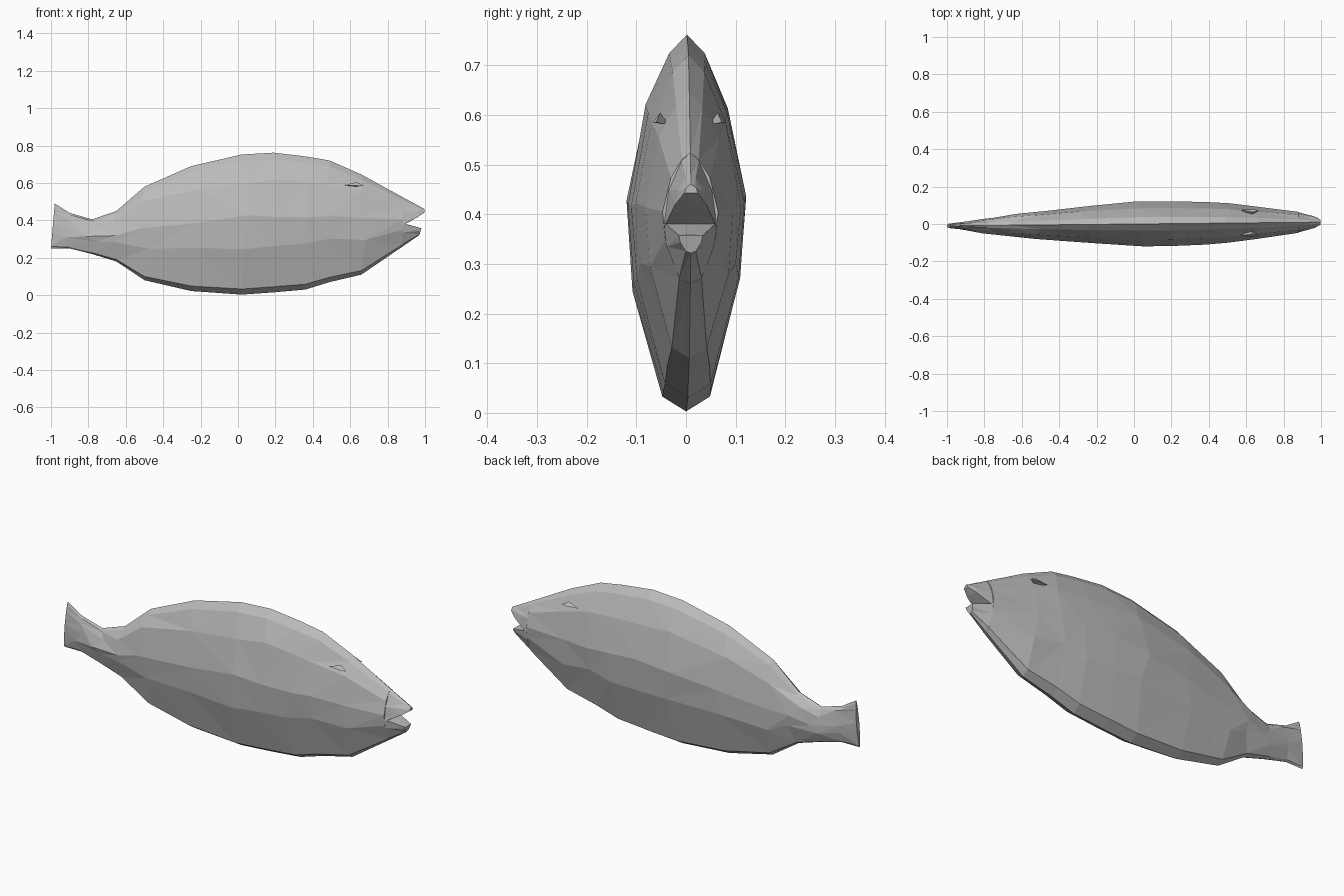
import bpy
import bmesh
import random

random.seed(4)
if "Cube" in bpy.data.objects:
    bpy.data.objects.remove(bpy.data.objects["Cube"], do_unlink=True)

GREY = (0.5, 0.5, 0.5, 1)
grey = bpy.data.materials.new("fish grey")
grey.use_nodes = True
grey.diffuse_color = GREY
grey.node_tree.nodes["Principled BSDF"].inputs["Base Color"].default_value = GREY


def finish(name, bm):
    bmesh.ops.remove_doubles(bm, verts=bm.verts, dist=0.0005)
    bmesh.ops.triangulate(bm, faces=bm.faces, quad_method='SHORT_EDGE')
    bmesh.ops.recalc_face_normals(bm, faces=bm.faces)
    mesh = bpy.data.meshes.new(name)
    bm.to_mesh(mesh)
    bm.free()
    mesh.materials.append(grey)
    obj = bpy.data.objects.new(name, mesh)
    bpy.context.collection.objects.link(obj)
    return obj


def loft(name, stations, profile, wobble=0.0):
    """Station: x, bottom, top, half width, lean.  Profile: height and width fractions."""
    bm = bmesh.new()
    rings = []
    # up one flank and down the other
    outline = [(t, w) for t, w in profile] + [(t, -w) for t, w in reversed(profile[1:-1])]
    for i, (x, low, high, half, lean) in enumerate(stations):
        ring = []
        inner = 0 < i < len(stations) - 1
        for t, w in outline:
            free = wobble if inner and abs(w) > 0.5 else 0
            px = x + lean * (t - 0.5) + random.uniform(-1, 1) * free
            pz = low + (high - low) * t + random.uniform(-0.4, 0.4) * free
            ring.append(bm.verts.new((px, w * half + 0.01 * x, pz)))
        rings.append(ring)
    count = len(outline)
    for a, b in zip(rings, rings[1:]):
        for k in range(count):
            n = (k + 1) % count
            bm.faces.new((a[k], a[n], b[n], b[k]))
    bm.faces.new(rings[0])
    bm.faces.new(rings[-1])
    return finish(name, bm)


# Body with the tail at -x
body_profile = [(0, 0), (0.04, 0.4), (0.34, 0.9), (0.55, 1), (0.81, 0.7), (0.95, 0.3), (1, 0)]
body_stations = [
    (-0.99, 0.25, 0.49, 0.012, 0.02),
    (-0.90, 0.25, 0.44, 0.022, 0),
    (-0.78, 0.22, 0.405, 0.042, 0),
    (-0.65, 0.18, 0.45, 0.06, 0),
    (-0.50, 0.08, 0.58, 0.075, 0),
    (-0.25, 0.022, 0.69, 0.10, 0),
    (0.02, 0.003, 0.752, 0.12, 0),
    (0.19, 0.015, 0.762, 0.119, 0),
    (0.36, 0.03, 0.742, 0.114, 0),
    (0.49, 0.07, 0.72, 0.106, 0),
    (0.66, 0.11, 0.645, 0.088, 0),
    (0.88, 0.26, 0.524, 0.056, 0),
]
loft("body", body_stations, body_profile, 0.035)

# Upper and lower jaws with the open mouth between them
upper_profile = [(0, 0), (0.01, 0.96), (0.5, 0.78), (0.9, 0.3), (1, 0)]
lower_profile = [(0, 0), (0.1, 0.4), (0.6, 0.85), (0.99, 0.96), (1, 0)]
loft("upper_jaw", [(0.88, 0.372, 0.524, 0.056, 0),
                   (0.965, 0.42, 0.478, 0.032, 0),
                   (0.998, 0.443, 0.46, 0.014, 0)], upper_profile)
loft("lower_jaw", [(0.88, 0.26, 0.385, 0.056, 0),
                   (0.975, 0.322, 0.358, 0.025, 0.01)], lower_profile)


# Small brow ledge over each eye
for side, label in ((1, "left"), (-1, "right")):
    bm = bmesh.new()
    points = [(0.57, 0.07, 0.588), (0.64, 0.073, 0.585), (0.67, 0.066, 0.585),
              (0.635, 0.058, 0.605), (0.62, 0.04, 0.58)]
    for x, y, z in points:
        bm.verts.new((x, side * y + 0.006, z))
    bmesh.ops.convex_hull(bm, input=bm.verts)
    finish(label + "_brow", bm)
